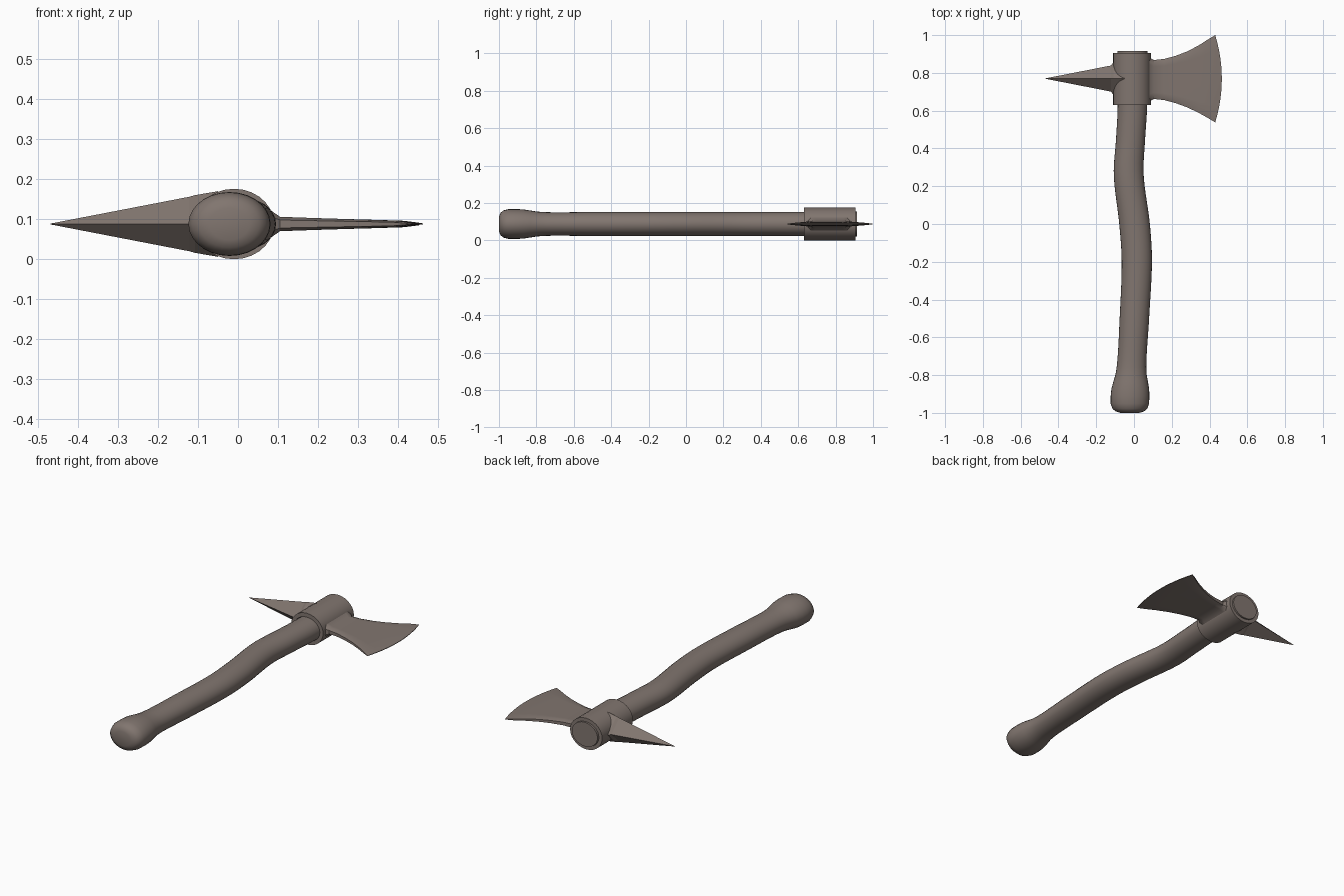
import bpy, bmesh, math

if "Cube" in bpy.data.objects:
    bpy.data.objects.remove(bpy.data.objects["Cube"])

ZC = 0.088
mat = bpy.data.materials.new("warm grey brown")
mat.diffuse_color = (0.22, 0.18, 0.16, 1)
mat.use_nodes = True
mat.node_tree.nodes["Principled BSDF"].inputs["Base Color"].default_value = mat.diffuse_color


def finish(name, bm, angle=35):
    bmesh.ops.recalc_face_normals(bm, faces=bm.faces)
    me = bpy.data.meshes.new(name)
    bm.to_mesh(me)
    bm.free()
    ob = bpy.data.objects.new(name, me)
    bpy.context.collection.objects.link(ob)
    me.materials.append(mat)
    bpy.ops.object.select_all(action='DESELECT')
    ob.select_set(True)
    bpy.context.view_layer.objects.active = ob
    bpy.ops.object.shade_smooth_by_angle(angle=math.radians(angle))
    return ob


def loft(name, loops, cap=True, closed=False, angle=35):
    """Skin a list of equal-length point loops."""
    bm = bmesh.new()
    rings = [[bm.verts.new(p) for p in lp] for lp in loops]
    n = len(rings[0])
    pairs = list(zip(rings, rings[1:])) + ([(rings[-1], rings[0])] if closed else [])
    for a, b in pairs:
        for i in range(n):
            bm.faces.new((a[i], a[(i + 1) % n], b[(i + 1) % n], b[i]))
    if cap:
        bm.faces.new(rings[0])
        bm.faces.new(rings[-1])
    return finish(name, bm, angle)


def ellipse(y, x, rx, rz, n=28):
    return [(x + rx * math.cos(2 * math.pi * i / n), y,
             ZC + rz * math.sin(2 * math.pi * i / n)) for i in range(n)]


def spline(keys, t):
    """Smooth interpolation of (t, a, b, ...) rows (Catmull-Rom)."""
    k = max(i for i in range(len(keys) - 1) if keys[i][0] <= t or i == 0)
    p1, p2 = keys[k], keys[k + 1]
    p0, p3 = keys[max(k - 1, 0)], keys[min(k + 2, len(keys) - 1)]
    h = p2[0] - p1[0]
    u = (t - p1[0]) / h
    out = []
    for j in range(1, len(p1)):
        m1 = (p2[j] - p0[j]) / (p2[0] - p0[0]) * h
        m2 = (p3[j] - p1[j]) / (p3[0] - p1[0]) * h
        out.append((2*u**3 - 3*u**2 + 1) * p1[j] + (u**3 - 2*u*u + u) * m1
                   + (3*u*u - 2*u**3) * p2[j] + (u**3 - u*u) * m2)
    return out


# Curved haft: y, centre x, half width, half height
keys = [(-0.95, -0.022, 0.102, 0.079), (-0.88, -0.020, 0.101, 0.079),
        (-0.77, -0.014, 0.079, 0.064), (-0.5, 0.002, 0.078, 0.064),
        (-0.2, 0.015, 0.080, 0.064), (0.0, 0.003, 0.081, 0.064),
        (0.26, -0.028, 0.079, 0.064), (0.45, -0.018, 0.077, 0.064),
        (0.63, -0.008, 0.078, 0.065), (0.90, -0.008, 0.080, 0.068)]
loops = [ellipse(-1.0, -0.022, 0.05, 0.04), ellipse(-0.992, -0.022, 0.075, 0.059),
         ellipse(-0.978, -0.022, 0.092, 0.072)]
for i in range(49):
    y = -0.95 + 1.85 * i / 48
    loops.append(ellipse(y, *spline(keys, y)))
loops.append(ellipse(0.915, -0.008, 0.080, 0.068))
loft("haft", loops)

# Socket tube of the head
CX = -0.01
loft("head_socket",
     [ellipse(0.63, CX, 0.078, 0.066), ellipse(0.63, CX, 0.1, 0.088),
      ellipse(0.905, CX, 0.1, 0.088), ellipse(0.905, CX, 0.080, 0.068)],
     cap=False, closed=True)

# Axe blade: x, y low, y high, half thickness; the edge bows outward
blade = [(0.04, 0.645, 0.885, 0.06), (0.085, 0.65, 0.88, 0.032),
         (0.105, 0.662, 0.868, 0.018), (0.16, 0.656, 0.874, 0.016),
         (0.22, 0.640, 0.890, 0.014), (0.28, 0.618, 0.913, 0.012),
         (0.34, 0.590, 0.944, 0.010), (0.39, 0.562, 0.976, 0.008),
         (0.43, 0.538, 1.0, 0.0015)]
M = 12
sections = []
for k, (x, lo, hi, t) in enumerate(blade):
    bow = 0.035 * max(0, (x - 0.22) / 0.21) ** 1.5
    side = []
    for i in range(M + 1):
        s = 2 * i / M - 1
        rim = 1 if abs(s) < 0.99 else 0.55
        side.append((x + bow * (1 - s * s), lo + (hi - lo) * i / M, t * rim))
    sections.append([(a, b, ZC + c) for a, b, c in side]
                    + [(a, b, ZC - c) for a, b, c in reversed(side)])
loft("axe_blade", sections)

# Back spike: diamond section tapering to a point, flared at the socket
spike = [(-0.05, 0.095, 0.082), (-0.108, 0.088, 0.072), (-0.122, 0.069, 0.068),
         (-0.469, 0.001, 0.001)]
loft("back_spike",
     [[(x, 0.77 + ry, ZC), (x, 0.77, ZC + rz), (x, 0.77 - ry, ZC), (x, 0.77, ZC - rz)]
      for x, ry, rz in spike], angle=20)
